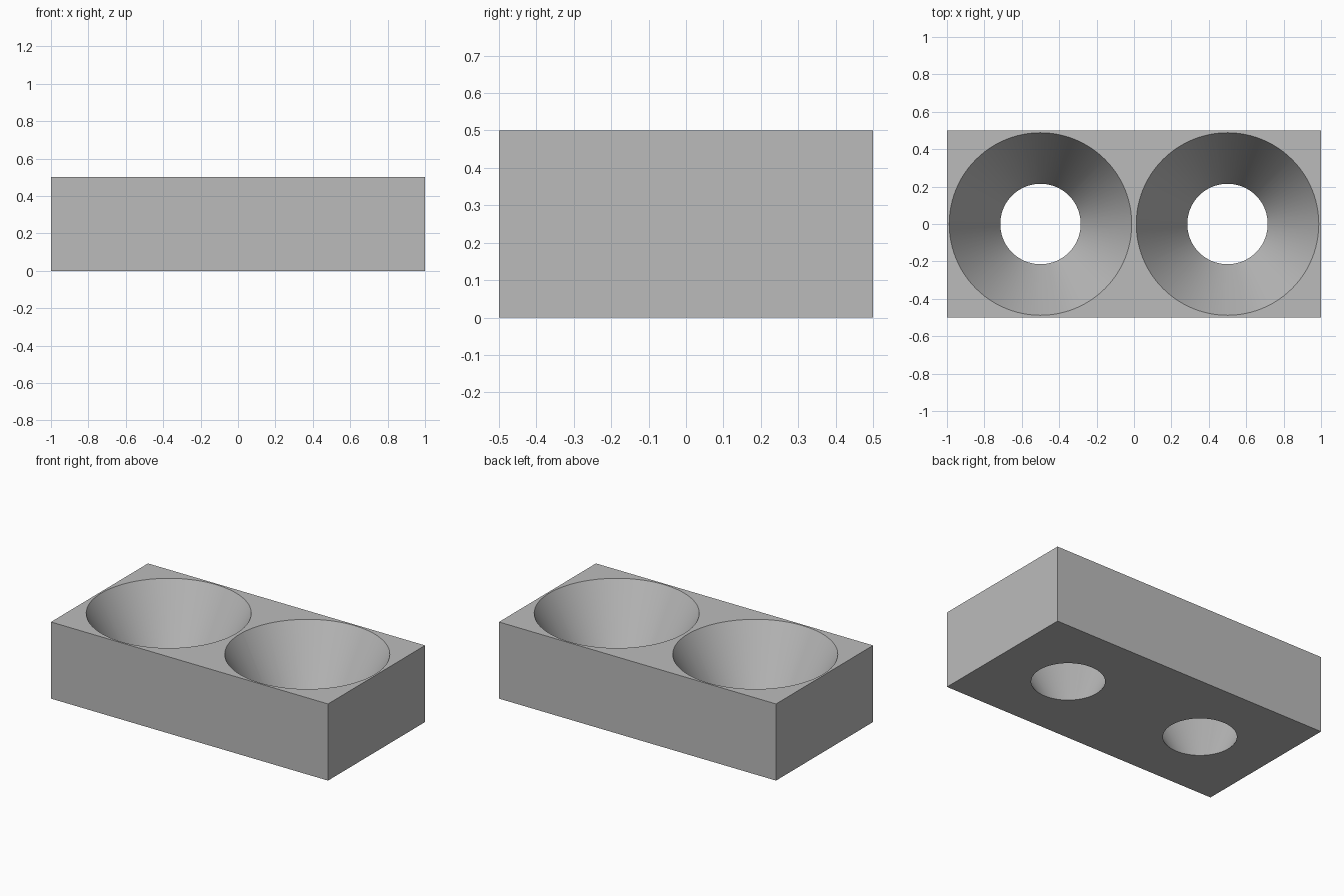
import bpy
import math

if "Cube" in bpy.data.objects:
    bpy.data.objects.remove(bpy.data.objects["Cube"], do_unlink=True)

HEIGHT = 0.5
TOP_R, BOTTOM_R = 0.488, 0.215
OVER = 0.02  # cutter overshoot beyond the block

# Grey material
grey = bpy.data.materials.new("plain grey")
grey.use_nodes = True
colour = (0.5, 0.5, 0.5, 1)
grey.diffuse_color = colour
grey.node_tree.nodes["Principled BSDF"].inputs["Base Color"].default_value = colour

# Rectangular block
bpy.ops.mesh.primitive_cube_add(size=1, location=(0, 0, HEIGHT / 2))
block = bpy.context.object
block.name = "holder_block"
block.scale = (2, 1, HEIGHT)
bpy.ops.object.transform_apply(location=True, rotation=False, scale=True)
block.data.materials.append(grey)

# Two tapered through-holes
extra = (TOP_R - BOTTOM_R) / HEIGHT * OVER
cutters = []
for side, x in (("right", -0.5), ("left", 0.5)):
    bpy.ops.mesh.primitive_cone_add(
        vertices=96, radius1=BOTTOM_R - extra, radius2=TOP_R + extra,
        depth=HEIGHT + 2 * OVER, location=(x, 0, HEIGHT / 2))
    cutter = bpy.context.object
    cutter.name = side + "_hole_cutter"
    cutter.hide_render = True
    cutter.data.materials.append(grey)
    cut = block.modifiers.new(side + "_hole", "BOOLEAN")
    cut.operation = "DIFFERENCE"
    cut.solver = "EXACT"
    cut.object = cutter
    cutters.append(cutter)

# Bake the holes, drop the cutters, smooth the cone walls
bpy.ops.object.select_all(action="DESELECT")
block.select_set(True)
bpy.context.view_layer.objects.active = block
for name in [m.name for m in block.modifiers]:
    bpy.ops.object.modifier_apply(modifier=name)
for cutter in cutters:
    bpy.data.objects.remove(cutter, do_unlink=True)
bpy.ops.object.shade_smooth_by_angle(angle=math.radians(30))
